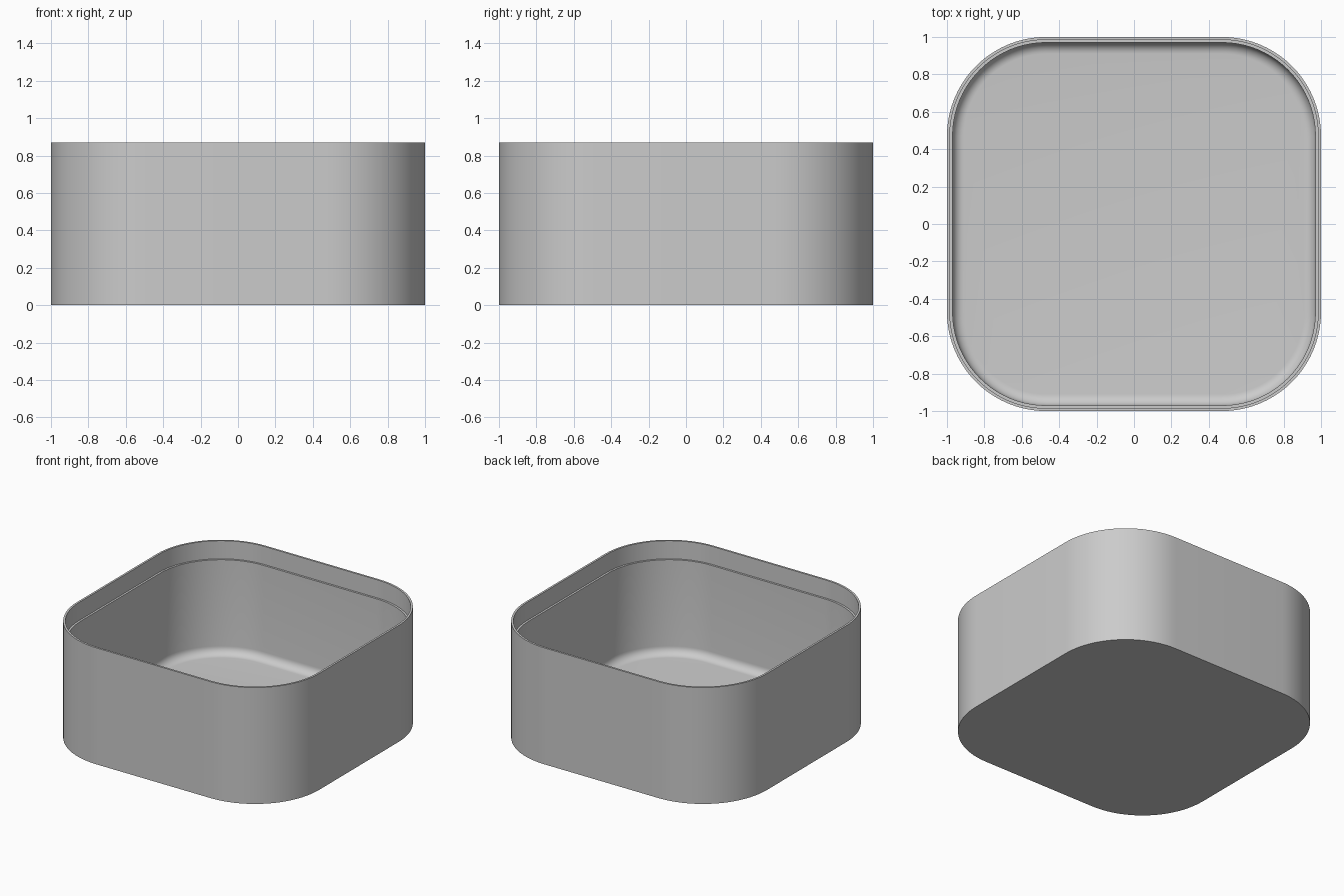
import bpy, bmesh, math

cube = bpy.data.objects.get("Cube")
if cube:
    bpy.data.objects.remove(cube, do_unlink=True)

HEIGHT = 0.87
CORNER_CENTRE = 0.47
SEGMENTS = 20
WALL, LIP = 0.03, 0.015
LEDGE_Z, FLOOR_Z, FILLET = 0.735, 0.03, 0.06

grey = bpy.data.materials.new("light grey")
grey.use_nodes = True
colour = (0.6, 0.6, 0.6, 1)
grey.diffuse_color = colour
grey.node_tree.nodes["Principled BSDF"].inputs["Base Color"].default_value = colour


def rounded_square(bm, inset, z):
    """Ring of vertices following the box outline, moved inward by inset."""
    radius = 1 - CORNER_CENTRE - inset
    ring = []
    for quarter, (sx, sy) in enumerate([(1, 1), (-1, 1), (-1, -1), (1, -1)]):
        for i in range(SEGMENTS + 1):
            a = (quarter + i / SEGMENTS) * math.pi / 2
            ring.append(bm.verts.new((sx * CORNER_CENTRE + radius * math.cos(a),
                                      sy * CORNER_CENTRE + radius * math.sin(a), z)))
    return ring


# Wall section: outside, thin lip, inner ledge, then the rounded floor edge
section = [(0, 0), (0, HEIGHT), (LIP, HEIGHT), (LIP, LEDGE_Z), (WALL, LEDGE_Z)]
for i in range(9):
    a = i / 8 * math.pi / 2
    section.append((WALL + FILLET * (1 - math.cos(a)),
                    FLOOR_Z + FILLET * (1 - math.sin(a))))

bm = bmesh.new()
rings = [rounded_square(bm, inset, z) for inset, z in section]
for low, high in zip(rings, rings[1:]):
    for i in range(len(low)):
        j = (i + 1) % len(low)
        bm.faces.new((low[i], low[j], high[j], high[i]))

# Underside and inner floor
bm.faces.new(rings[0][::-1])
bm.faces.new(rings[-1])
bmesh.ops.recalc_face_normals(bm, faces=bm.faces[:])

mesh = bpy.data.meshes.new("open_box")
bm.to_mesh(mesh)
bm.free()
mesh.materials.append(grey)
box = bpy.data.objects.new("open_box", mesh)
bpy.context.collection.objects.link(box)

bpy.ops.object.select_all(action='DESELECT')
box.select_set(True)
bpy.context.view_layer.objects.active = box
bpy.ops.object.shade_smooth_by_angle(angle=math.radians(35))
